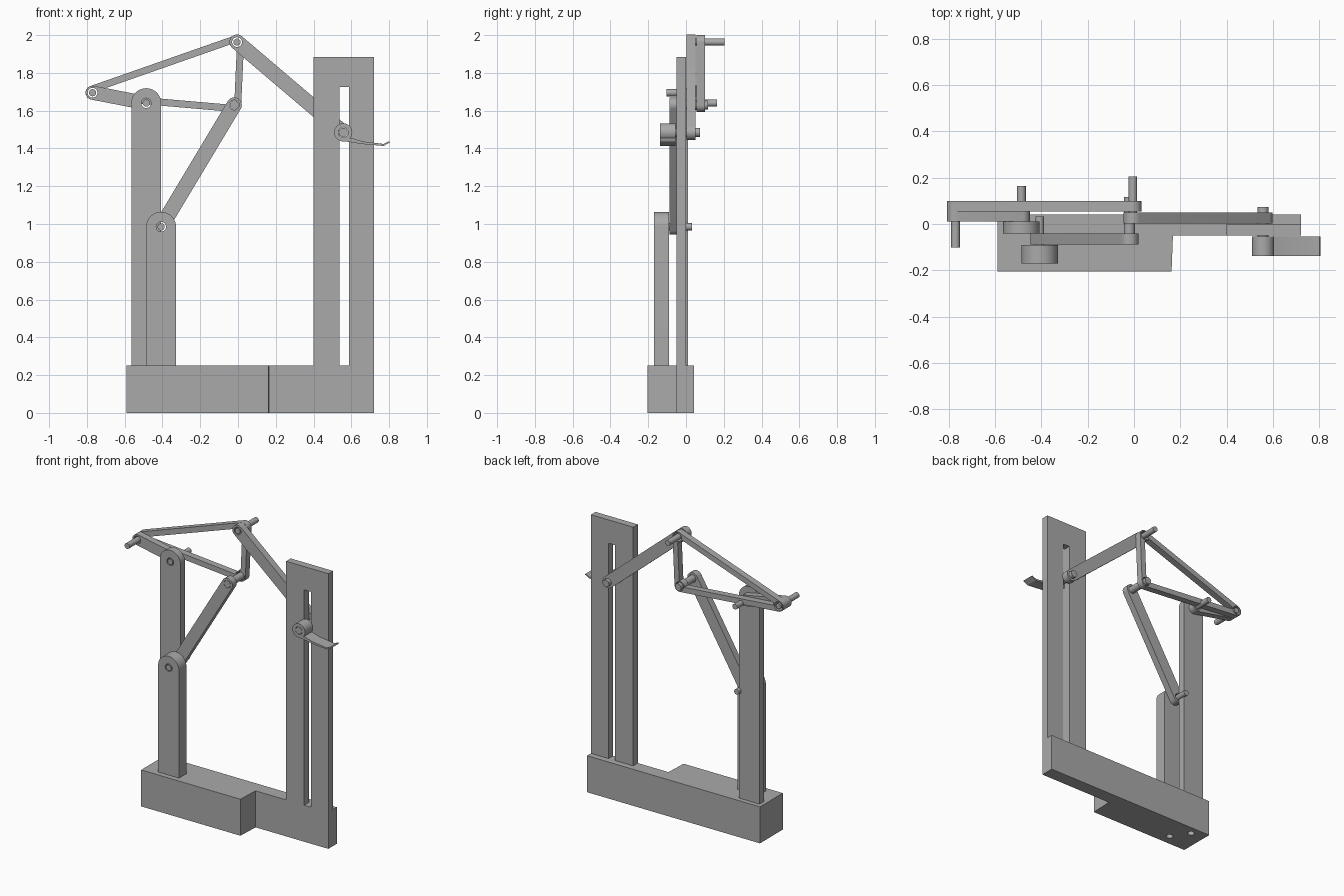
import bpy, math
from mathutils import Matrix, Vector

cube = bpy.data.objects.get("Cube")
if cube:
    bpy.data.objects.remove(cube, do_unlink=True)

grey = bpy.data.materials.new("plain_grey")
grey.use_nodes = True
COLOUR = (0.4, 0.4, 0.4, 1)
grey.diffuse_color = COLOUR
grey.node_tree.nodes["Principled BSDF"].inputs["Base Color"].default_value = COLOUR

# Joint positions in the x-z plane
POST_A = Vector((-0.486, 1.64))
POST_B = Vector((-0.407, 0.985))
TIP = Vector((-0.77, 1.695))
APEX = Vector((-0.005, 1.963))
ELBOW = Vector((-0.02, 1.63))
SLIDER = Vector((0.557, 1.485))
EYE = 0.037
HOLE = 0.026


def arc(c, r, a0, a1, n=20):
    return [Vector((c[0] + r * math.cos(a0 + (a1 - a0) * i / n),
                    c[1] + r * math.sin(a0 + (a1 - a0) * i / n))) for i in range(n + 1)]


def circle(c, r):
    return arc(c, r, 0, 2 * math.pi, 32)[:-1]


def angle(v):
    return math.atan2(v[1], v[0])


def profile(name, loops, lo, hi, flat=False):
    """Fill an outline with holes and extrude it along y (or along z when flat)."""
    curve = bpy.data.curves.new(name, 'CURVE')
    curve.dimensions = '2D'
    curve.fill_mode = 'BOTH'
    curve.extrude = (hi - lo) / 2
    for loop in loops:
        spline = curve.splines.new('POLY')
        spline.points.add(len(loop) - 1)
        for p, co in zip(spline.points, loop):
            p.co = (co[0], co[1], 0, 1)
        spline.use_cyclic_u = True
    temp = bpy.data.objects.new(name + "_outline", curve)
    bpy.context.collection.objects.link(temp)
    bpy.context.view_layer.update()
    mesh = bpy.data.meshes.new_from_object(
        temp.evaluated_get(bpy.context.evaluated_depsgraph_get()))
    bpy.data.objects.remove(temp, do_unlink=True)
    mid = (lo + hi) / 2
    if flat:
        mesh.transform(Matrix.Translation((0, 0, mid)))
    else:
        mesh.transform(Matrix.Translation((0, mid, 0)) @ Matrix.Rotation(math.pi / 2, 4, 'X'))
    obj = bpy.data.objects.new(name, mesh)
    bpy.context.collection.objects.link(obj)
    mesh.materials.clear()
    mesh.materials.append(grey)
    bpy.ops.object.select_all(action='DESELECT')
    obj.select_set(True)
    bpy.context.view_layer.objects.active = obj
    bpy.ops.object.shade_smooth_by_angle(angle=math.radians(30))
    return obj


def hull(points, r):
    """Rounded outline around counter-clockwise points."""
    out = []
    for i, p in enumerate(points):
        a0 = angle(p - points[i - 1]) - math.pi / 2
        a1 = angle(points[(i + 1) % len(points)] - p) - math.pi / 2
        out += arc(p, r, a0, a0 + (a1 - a0) % (2 * math.pi))
    return out


def link(name, a, b, r, lo, hi, hole=HOLE):
    profile(name, [hull([a, b], r), circle(a, hole), circle(b, hole)], lo, hi)


def post(name, top, lo, hi, r=0.079, bottom=0.25):
    outline = arc(top, r, 0, math.pi) + [(top[0] - r, bottom), (top[0] + r, bottom)]
    profile(name, [outline, circle(top, HOLE)], lo, hi)


def pin(name, c, r, lo, hi):
    profile(name, [circle(c, r)], lo, hi)


# Stepped base with two screw holes under the posts
plan = [(-0.59, -0.205), (0.162, -0.205), (0.168, -0.05),
        (0.72, -0.05), (0.72, 0.042), (-0.59, 0.042)]
profile("base", [plan, circle((POST_A[0], -0.015), 0.022),
                 circle((POST_B[0], -0.133), 0.022)], 0, 0.25, flat=True)

# Slotted upright
profile("slotted_upright", [[(0.4, 0.25), (0.537, 0.25), (0.537, 1.725), (0.587, 1.725),
                             (0.587, 0.25), (0.72, 0.25), (0.72, 1.885), (0.4, 1.885)]],
        -0.05, 0)

# Posts
post("rear_post", POST_A, -0.04, 0.01)
post("front_post", POST_B, -0.17, -0.09)

# Plain links
link("crank_link", POST_B, ELBOW, 0.04, -0.088, -0.042)
link("rocker_link", TIP, POST_A, EYE, 0.01, 0.055)
link("slider_link", APEX, SLIDER, 0.04, 0.003, 0.05)

# Triangular coupler frame: open inside the joint centres, with full eyes
corners = [TIP, ELBOW, APEX]
window = []
for i, p in enumerate(corners):
    a0 = angle(corners[i - 1] - p)
    turn = (angle(corners[(i + 1) % 3] - p) - a0 + math.pi) % (2 * math.pi) - math.pi
    window += arc(p, EYE, a0, a0 + turn, 12)
profile("coupler_frame", [hull(corners, EYE), window] + [circle(p, 0.03) for p in corners],
        0.055, 0.1)

# Pins
pin("apex_pin", APEX, 0.019, 0.003, 0.205)
pin("tip_pin", TIP, 0.019, -0.102, 0.1)
pin("rear_post_pin", POST_A, 0.019, -0.04, 0.165)
pin("front_post_pin", POST_B, 0.019, -0.17, 0.033)
pin("elbow_pin", ELBOW, 0.024, -0.088, 0.116)
pin("slider_pin", SLIDER, 0.024, -0.138, 0.073)

# Clamp knob and its thin handle
profile("clamp_knob", [circle(SLIDER, 0.048), circle(SLIDER, HOLE)], -0.138, -0.055)
profile("clamp_handle", [[(0.557, 1.439), (0.66, 1.423), (0.77, 1.413), (0.805, 1.432),
                          (0.8, 1.438), (0.77, 1.424), (0.66, 1.437), (0.601, 1.455),
                          (0.585, 1.45)]], -0.138, -0.055)
